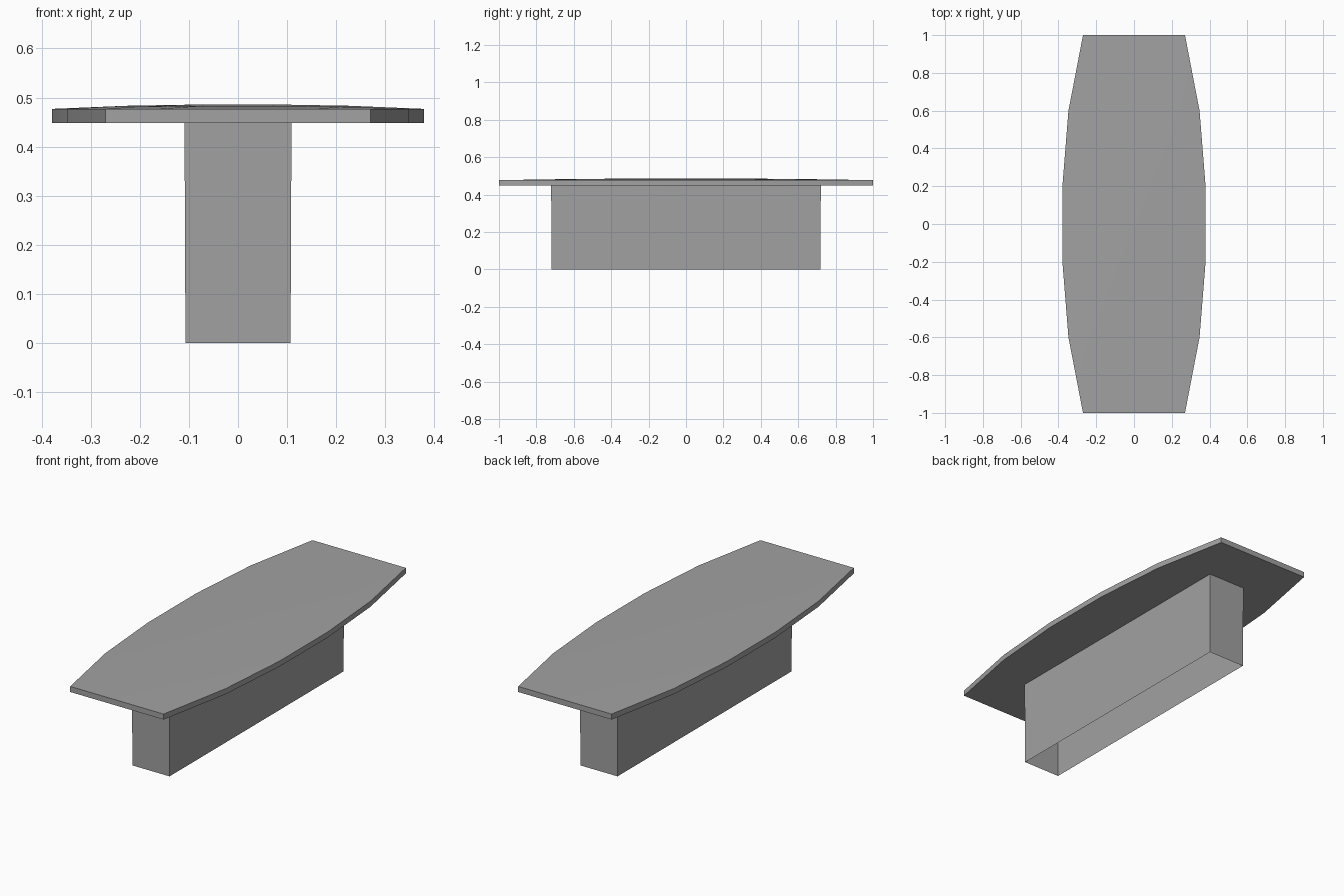
import bpy
import bmesh

cube = bpy.data.objects.get("Cube")
if cube:
    bpy.data.objects.remove(cube, do_unlink=True)

grey = bpy.data.materials.new("plain_grey")
grey.use_nodes = True
grey.diffuse_color = (0.36, 0.36, 0.36, 1)
grey.node_tree.nodes["Principled BSDF"].inputs["Base Color"].default_value = (0.36, 0.36, 0.36, 1)

UNDERSIDE = 0.448
RIM = 0.477
CROWN = 0.009


def add_object(name, bm):
    mesh = bpy.data.meshes.new(name)
    bm.to_mesh(mesh)
    bm.free()
    mesh.materials.append(grey)
    obj = bpy.data.objects.new(name, mesh)
    bpy.context.collection.objects.link(obj)
    return obj


def half_width(v):
    # Boat-shaped outline, with straight ends
    return {0.2: 0.379, 0.6: 0.347, 1.0: 0.27}[round(abs(v), 1)]


def rise(t):
    return min(1.0, 1.1 * (1 - t * t))


# Tabletop: flat underside, gently crowned upper face, vertical rim
bm = bmesh.new()
for upper in (False, True):
    grid = bmesh.ops.create_grid(bm, x_segments=5, y_segments=5, size=1)
    for vert in grid["verts"]:
        u, v = vert.co.x, vert.co.y
        vert.co.x = u * half_width(v)
        vert.co.z = RIM + CROWN * rise(u) * rise(v) if upper else UNDERSIDE
rims = [e for e in bm.edges if e.is_boundary]
bmesh.ops.bridge_loops(bm, edges=rims)
bmesh.ops.recalc_face_normals(bm, faces=bm.faces)
top = add_object("tabletop", bm)
bpy.ops.object.select_all(action="DESELECT")
top.select_set(True)
bpy.context.view_layer.objects.active = top
bpy.ops.object.shade_smooth_by_angle()

# Pedestal: hollow, slightly tapered box, open underneath
bm = bmesh.new()
bmesh.ops.create_cube(bm, size=2)
ends = [f for f in bm.faces if abs(f.normal.z) > 0.9]
bmesh.ops.delete(bm, geom=ends, context="FACES_ONLY")
for vert in bm.verts:
    high = vert.co.z > 0
    vert.co.x *= 0.109 if high else 0.107
    vert.co.y *= 0.721 if high else 0.718
    vert.co.z = UNDERSIDE if high else 0
add_object("pedestal", bm)
